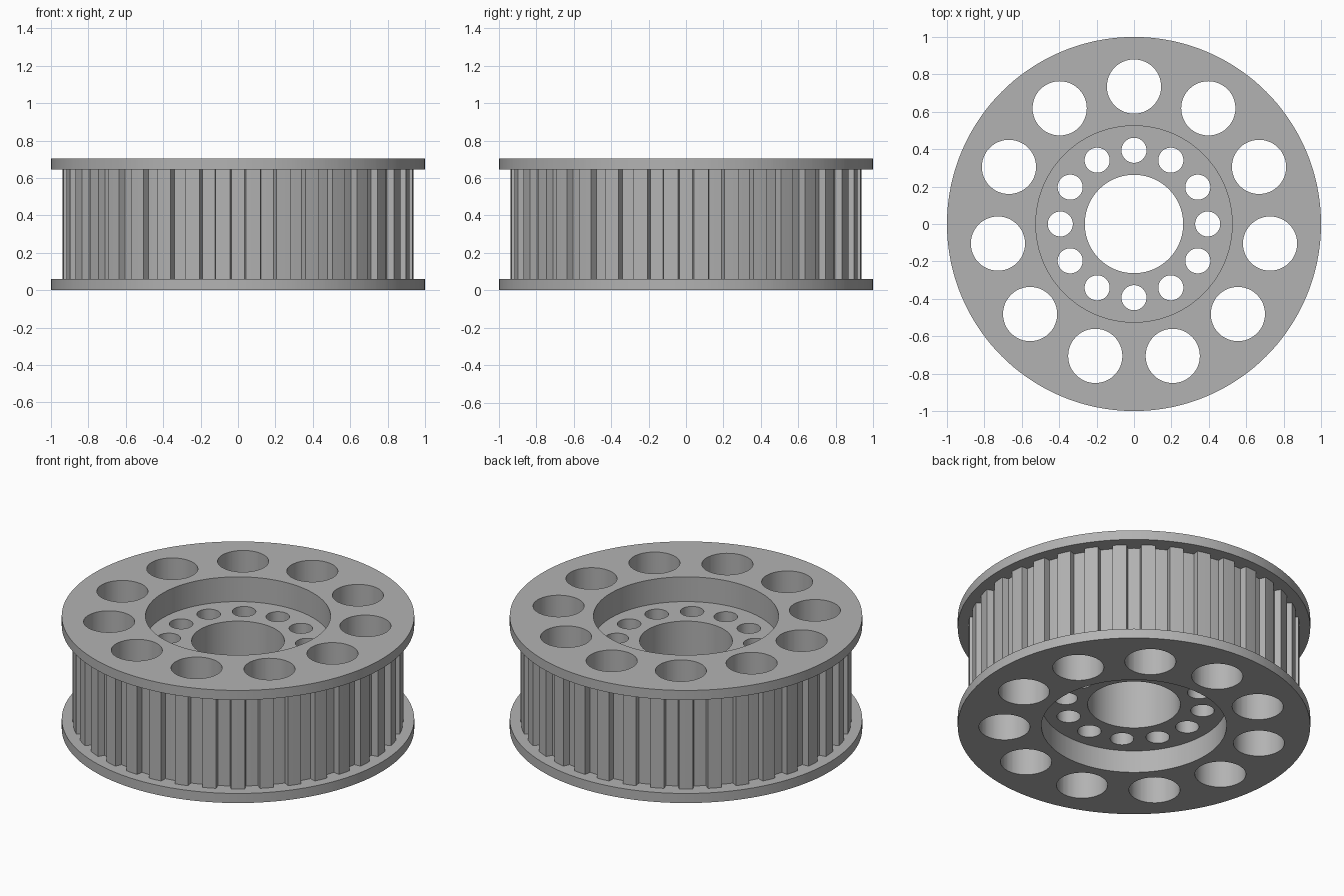
import bpy, bmesh
from math import sin, cos, pi, radians

cube = bpy.data.objects.get("Cube")
if cube:
    bpy.data.objects.remove(cube, do_unlink=True)

HEIGHT, FLANGE = 0.705, 0.06
WEB_LOW, WEB_HIGH = 0.14, 0.55
BORE, RECESS, LAND, FLOOR = 0.263, 0.525, 0.94, 0.9
TEETH = 36

grey = bpy.data.materials.new("machined grey")
grey.use_nodes = True
grey.diffuse_color = (0.45, 0.45, 0.45, 1)
grey.node_tree.nodes["Principled BSDF"].inputs["Base Color"].default_value = (0.45, 0.45, 0.45, 1)


def make_object(name, bm):
    bmesh.ops.recalc_face_normals(bm, faces=bm.faces)
    mesh = bpy.data.meshes.new(name)
    bm.to_mesh(mesh)
    bm.free()
    mesh.materials.append(grey)
    obj = bpy.data.objects.new(name, mesh)
    bpy.context.collection.objects.link(obj)
    return obj


def profile(tooth_radius):
    """Closed cross-section (radius, height) of the wheel."""
    top = HEIGHT - FLANGE
    return [(BORE, WEB_LOW), (RECESS, WEB_LOW), (RECESS, 0), (1, 0), (1, FLANGE),
            (tooth_radius, FLANGE), (tooth_radius, top), (1, top), (1, HEIGHT),
            (RECESS, HEIGHT), (RECESS, WEB_HIGH), (BORE, WEB_HIGH)]


def hole_cutter(name, count, ring_radius, hole_radius):
    """Ring of upright cylinders, the first one at the back."""
    bm = bmesh.new()
    for i in range(count):
        a = pi / 2 + 2 * pi * i / count
        made = bmesh.ops.create_cone(bm, cap_ends=True, segments=48, depth=2,
                                     radius1=hole_radius, radius2=hole_radius)
        bmesh.ops.translate(bm, verts=made["verts"],
                            vec=(ring_radius * cos(a), ring_radius * sin(a), HEIGHT / 2))
    obj = make_object(name, bm)
    obj.hide_render = True
    return obj


# Toothed wheel: the section is swept round, dipping at each groove
groove = [(-2.6, LAND), (-2.2, FLOOR), (0, FLOOR), (2.2, FLOOR), (2.6, LAND), (5, LAND)]
bm = bmesh.new()
rings = []
for tooth in range(TEETH):
    for offset, radius in groove:
        a = radians(tooth * 360 / TEETH + offset)
        rings.append([bm.verts.new((r * cos(a), r * sin(a), z)) for r, z in profile(radius)])
for i, ring in enumerate(rings):
    after = rings[(i + 1) % len(rings)]
    for j in range(len(ring)):
        k = (j + 1) % len(ring)
        bm.faces.new((ring[j], after[j], after[k], ring[k]))
wheel = make_object("toothed_wheel", bm)

# Lightening holes through the rim and bolt holes through the web
bpy.context.view_layer.objects.active = wheel
wheel.select_set(True)
for cutter in (hole_cutter("rim_hole_cutter", 11, 0.735, 0.145),
               hole_cutter("bolt_hole_cutter", 12, 0.394, 0.067)):
    cut = wheel.modifiers.new(cutter.name, "BOOLEAN")
    cut.operation = "DIFFERENCE"
    cut.solver = "EXACT"
    cut.object = cutter
    bpy.ops.object.modifier_apply(modifier=cut.name)
    bpy.data.objects.remove(cutter, do_unlink=True)

bpy.ops.object.shade_smooth_by_angle(angle=radians(30))
